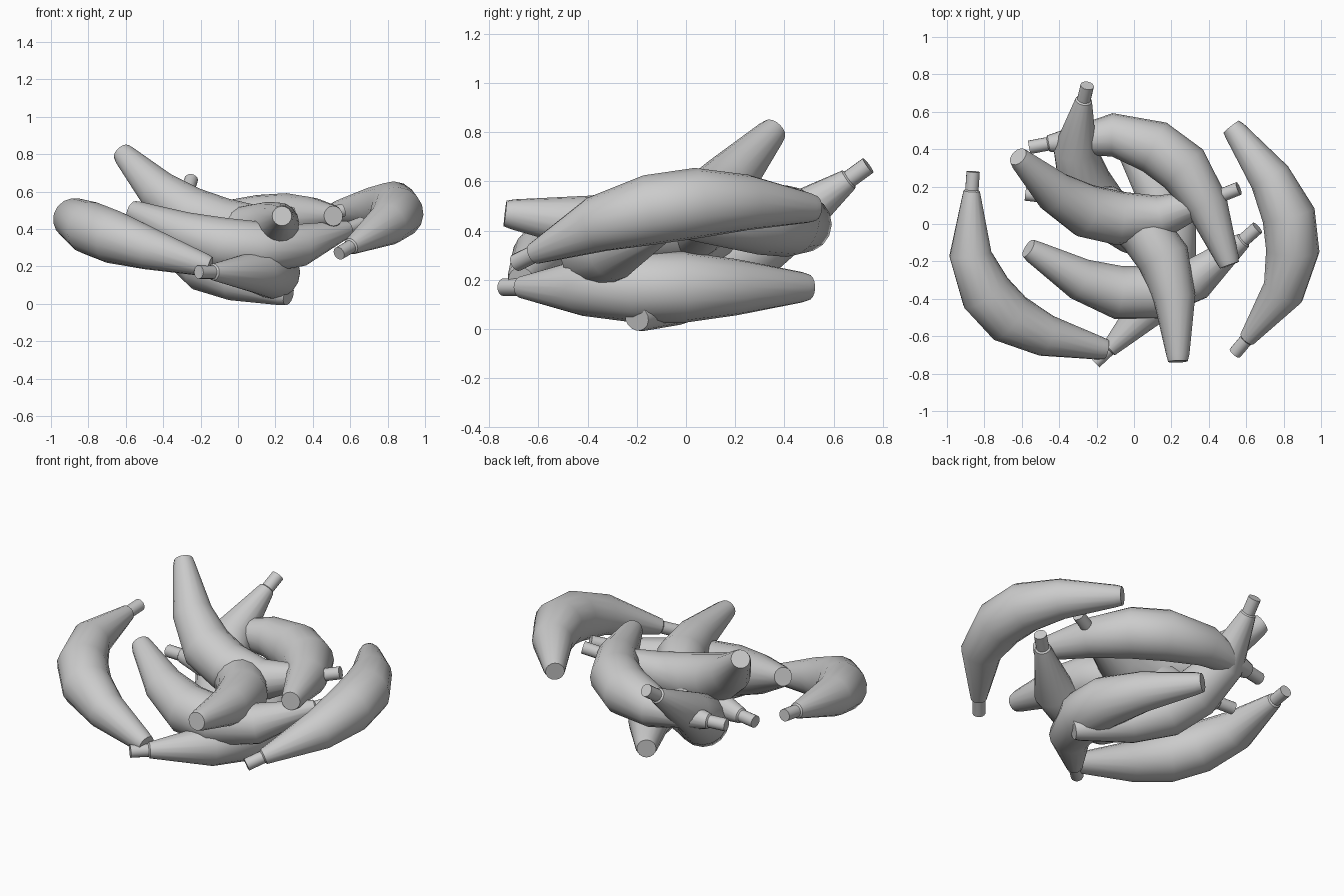
import bpy, bmesh, math
from mathutils import Vector

if "Cube" in bpy.data.objects:
    bpy.data.objects.remove(bpy.data.objects["Cube"])

# Shared banana profile: (along chord, sag, radius), from stem tip to blunt end
STATIONS = [
    (0.0, 0.0, 0.036), (0.075, 0.065, 0.036), (0.08, 0.07, 0.045),
    (0.347, 0.28, 0.115), (0.57, 0.338, 0.143), (0.763, 0.318, 0.143),
    (0.965, 0.215, 0.113), (1.205, 0.022, 0.062), (1.23, 0.0, 0.053),
]
# Ring directions in (chord, sag) coordinates
ANGLES = [41, 41, 41, 30, 4, -15, -33, -40, -40]
SIDES = 16


def banana(name, stem, blunt, sag, bend=1.0):
    stem, blunt, sag = Vector(stem), Vector(blunt), Vector(sag)
    chord = blunt - stem
    k = chord.length / 1.23
    c = chord.normalized()
    s = (sag - c * sag.dot(c)).normalized()
    n = c.cross(s)
    bm = bmesh.new()
    rings = []
    for (u, v, r), deg in zip(STATIONS, ANGLES):
        a = math.radians(deg * bend)
        across = s * math.cos(a) - c * math.sin(a)
        centre = stem + (c * u + s * v * bend) * k
        ring = []
        for i in range(SIDES):
            t = 2 * math.pi * i / SIDES
            ring.append(bm.verts.new(centre + (across * math.cos(t) + n * math.sin(t)) * r * k))
        rings.append(ring)
    for a, b in zip(rings, rings[1:]):
        for i in range(SIDES):
            j = (i + 1) % SIDES
            bm.faces.new((a[i], a[j], b[j], b[i]))
    bm.faces.new(rings[0])
    bm.faces.new(rings[-1])
    bmesh.ops.recalc_face_normals(bm, faces=bm.faces)
    mesh = bpy.data.meshes.new(name)
    bm.to_mesh(mesh)
    bm.free()
    ob = bpy.data.objects.new(name, mesh)
    bpy.context.collection.objects.link(ob)
    bpy.ops.object.select_all(action='DESELECT')
    ob.select_set(True)
    bpy.context.view_layer.objects.active = ob
    bpy.ops.object.shade_smooth_by_angle(angle=math.radians(35))
    return ob


# The pile: stem tip, blunt end, direction of the outward bend
banana("banana_left", (-.86, .28, .50), (-.15, -.67, .20), (-.82, -.58, .15))
banana("banana_right", (.54, -.69, .27), (.52, .52, .49), (.94, -.06, .33))
banana("banana_front", (-.58, .16, .34), (.235, -.735, .47), (.74, .67, -.05))
banana("banana_back", (-.25, .74, .665), (.27, -.2, .045), (-.90, -.30, -.29), .83)
banana("banana_top", (.56, .19, .50), (-.62, .36, .81), (-.26, -.70, -.65))
banana("banana_back_right", (-.56, .41, .41), (.51, -.22, .47), (.50, .86, .0))
banana("banana_middle", (.66, -.02, .43), (-.565, -.13, .50), (.06, -.86, -.48))
banana("banana_bottom", (-.21, -.74, .17), (-.08, .495, .17), (.98, -.10, 0))
